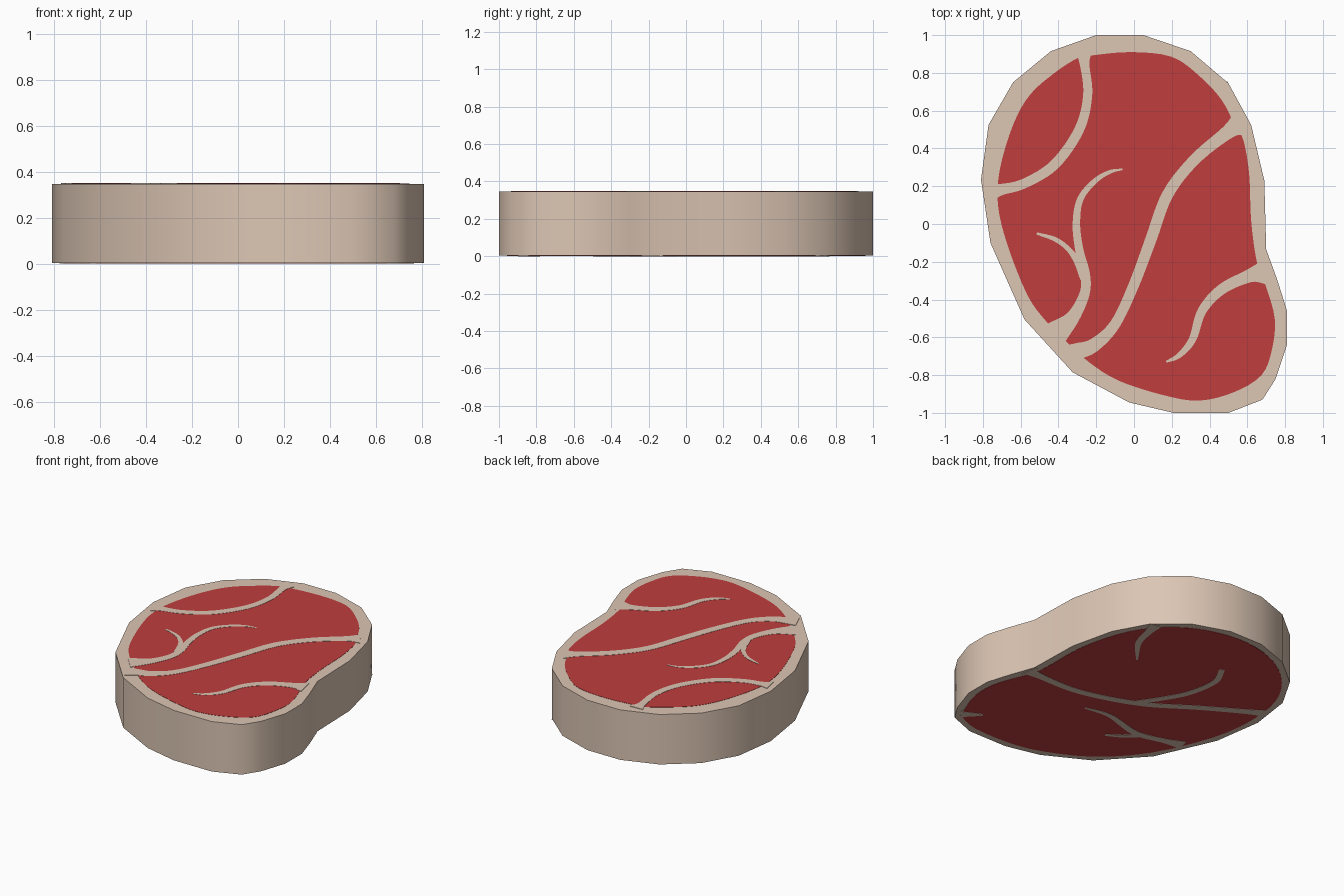
import bpy, bmesh
from mathutils import Vector

if "Cube" in bpy.data.objects:
    bpy.data.objects.remove(bpy.data.objects["Cube"])

H, STEP, VEIN = 0.35, 0.0015, 0.003   # total height, meat and vein plate thickness


def material(name, rgb):
    m = bpy.data.materials.new(name)
    m.diffuse_color = (*rgb, 1)
    m.use_nodes = True
    m.node_tree.nodes["Principled BSDF"].inputs["Base Color"].default_value = m.diffuse_color
    return m


fat = material("fat cream", (0.716, 0.565, 0.456))
meat = material("meat red", (0.527, 0.048, 0.048))


def spline(pts, closed=False, n=6):
    """Catmull-Rom curve through points of any dimension."""
    p = [Vector(q) for q in pts]
    if not closed:
        p = [2 * p[0] - p[1]] + p + [2 * p[-1] - p[-2]]
    out, c = [], len(p)
    for i in range(c if closed else c - 3):
        a, b, d, e = (p[(i + k) % c] for k in range(4))
        for s in range(n):
            t = s / n
            out.append(0.5 * (2 * b + (d - a) * t + (2 * a - 5 * b + 4 * d - e) * t * t
                              + (3 * b - a - 3 * d + e) * t ** 3))
    if not closed:
        out.append(p[-2])
    return out


def build(name, bm, mat):
    bmesh.ops.recalc_face_normals(bm, faces=bm.faces)
    me = bpy.data.meshes.new(name)
    bm.to_mesh(me)
    bm.free()
    me.materials.append(mat)
    ob = bpy.data.objects.new(name, me)
    bpy.context.collection.objects.link(ob)
    return ob


def slab(name, pts, z0, z1, mat):
    """Closed outline extruded from z0 to z1."""
    bm = bmesh.new()
    f = bm.faces.new([bm.verts.new((p[0], p[1], z0)) for p in pts])
    r = bmesh.ops.extrude_face_region(bm, geom=[f])
    for v in r["geom"]:
        if isinstance(v, bmesh.types.BMVert):
            v.co.z = z1
    return build(name, bm, mat)


def ribbon(name, pts, z0, z1):
    """Tapered strip along (x, y, half width) points."""
    c = spline(pts)
    bm = bmesh.new()
    rows = []
    for i, p in enumerate(c):
        d = (c[min(i + 1, len(c) - 1)] - c[max(i - 1, 0)]).xy.normalized()
        o = Vector((-d.y, d.x)) * max(p.z, 0.003)
        rows.append([bm.verts.new((p.x + s * o.x, p.y + s * o.y, z))
                     for s, z in ((1, z0), (-1, z0), (-1, z1), (1, z1))])
    for a, b in zip(rows, rows[1:]):
        for k in range(4):
            bm.faces.new((a[k], a[(k + 1) % 4], b[(k + 1) % 4], b[k]))
    bm.faces.new(rows[0])
    bm.faces.new(rows[-1])
    build(name, bm, fat)


# Fat slab
outline = [(-.2, 1), (.05, 1), (.3, .915), (.5, .745), (.62, .525), (.69, .23), (.7, -.135),
           (.76, -.3), (.81, -.46), (.81, -.64), (.75, -.82), (.68, -.93), (.5, -1), (.21, -1),
           (-.025, -.945), (-.325, -.785), (-.58, -.505), (-.76, -.1), (-.81, .235),
           (-.77, .525), (-.64, .75), (-.44, .915)]
body = slab("fat_slab", outline, VEIN, H - VEIN, fat)
bpy.context.view_layer.objects.active = body
body.select_set(True)
bpy.ops.object.shade_smooth_by_angle(angle=0.7)

# Red meat on the top
top = [(-.24, .89), (-.02, .91), (.2, .885), (.35, .78), (.465, .655), (.535, .52), (.58, .44),
       (.61, .26), (.62, .02), (.65, -.2), (.695, -.32), (.745, -.5), (.73, -.665),
       (.675, -.8), (.53, -.89), (.345, -.935), (.16, -.907), (-.08, -.83), (-.24, -.73),
       (-.36, -.62), (-.465, -.515), (-.565, -.375), (-.67, -.11), (-.72, .1), (-.71, .29),
       (-.64, .525), (-.55, .685), (-.42, .8), (-.305, .875)]
slab("meat_top", spline(top, True, 4), H - VEIN, H - STEP, meat)

# Red meat on the bottom: the outline moved inward
inner = []
for i, p in enumerate(outline):
    d = (Vector(outline[(i + 1) % len(outline)]) - Vector(outline[i - 1])).normalized()
    inner.append(Vector(p) + Vector((-d.y, d.x)) * -0.05)
slab("meat_bottom", spline(inner, True, 3), STEP, VEIN, meat)

# Fat veins on the top: x, y, half width
veins_top = {
    "corner": [(-.265, .92, .05), (-.262, .85, .026), (-.245, .685, .024), (-.29, .5, .026),
               (-.42, .315, .027), (-.58, .215, .026), (-.7, .183, .03), (-.76, .17, .05)],
    "long": [(.56, .53, .065), (.495, .485, .037), (.32, .34, .03), (.178, .156, .03),
             (.09, -.08, .03), (0, -.32, .028), (-.1, -.53, .028), (-.21, -.64, .036),
             (-.3, -.675, .045), (-.36, -.7, .06)],
    "curl": [(-.42, -.585, .07), (-.325, -.495, .037), (-.262, -.37, .027),
             (-.258, -.265, .025), (-.29, -.135, .022), (-.305, 0, .02), (-.285, .13, .017),
             (-.21, .225, .014), (-.13, .275, .01), (-.06, .29, .004)],
    "twig": [(-.515, -.05, .006), (-.42, -.08, .012), (-.35, -.13, .013), (-.3, -.2, .018),
             (-.265, -.29, .02)],
    "side": [(.69, -.255, .065), (.61, -.275, .035), (.465, -.345, .028), (.36, -.46, .024),
             (.31, -.61, .02), (.24, -.695, .014), (.17, -.73, .005)],
}
for n, pts in veins_top.items():
    ribbon("vein_top_" + n, pts, H - VEIN, H)

# Fat veins on the bottom
veins_bottom = {
    "long": [(.7, -.18, .06), (.62, -.189, .03), (.29, -.179, .025), (-.093, -.052, .025),
             (-.412, .15, .025), (-.7, .32, .03), (-.76, .345, .05)],
    "branch": [(-.06, -.06, .02), (-.16, .09, .022), (-.244, .254, .022), (-.275, .459, .02),
               (-.212, .603, .018)],
    "arc": [(.46, .76, .04), (.44, .66, .025), (.4, .52, .02), (.275, .357, .006)],
    "lower": [(.138, -.312, .008), (-.046, -.288, .018), (-.302, -.35, .025),
              (-.5, -.31, .026), (-.63, -.275, .045)],
    "twig": [(-.175, -.49, .01), (-.27, -.43, .016), (-.358, -.345, .02)],
    "tip": [(.68, -.87, .035), (.57, -.789, .01)],
}
for n, pts in veins_bottom.items():
    ribbon("vein_bottom_" + n, pts, 0, VEIN)
